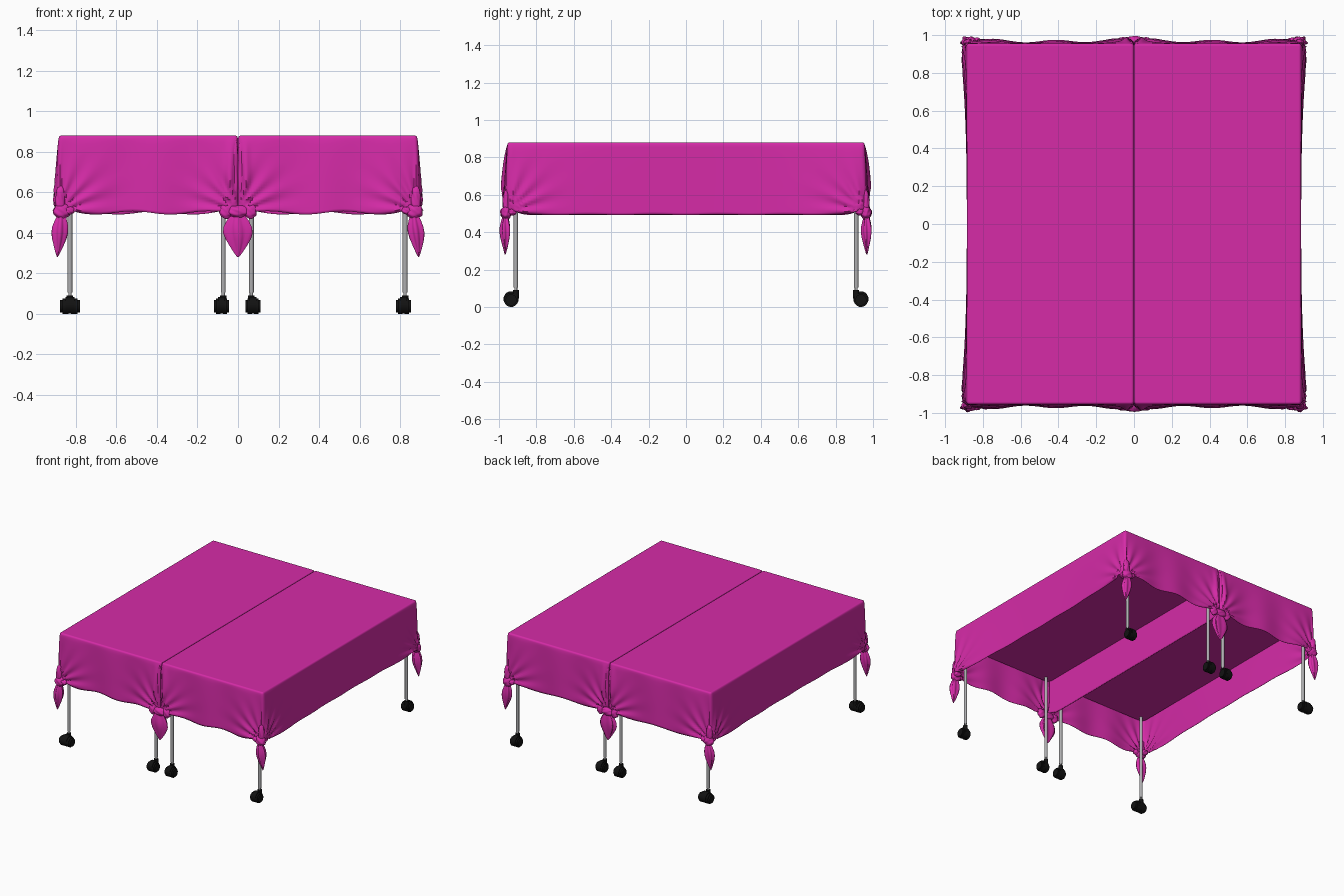
import bpy, bmesh, math
from math import sin, cos, pi, exp, hypot, atan2
from mathutils import Vector

if "Cube" in bpy.data.objects:
    bpy.data.objects.remove(bpy.data.objects["Cube"])

def mat(name, c):
    m = bpy.data.materials.new(name)
    m.diffuse_color = (*c, 1)
    m.use_nodes = True
    m.node_tree.nodes["Principled BSDF"].inputs["Base Color"].default_value = m.diffuse_color
    return m

PINK = mat("magenta cloth", (0.67, 0.024, 0.39))
STEEL = mat("steel grey", (0.42, 0.42, 0.43))
BLACK = mat("black rubber", (0.006, 0.006, 0.006))

def finish(bm, name, material, angle=40):
    bmesh.ops.recalc_face_normals(bm, faces=bm.faces)
    me = bpy.data.meshes.new(name)
    bm.to_mesh(me)
    bm.free()
    ob = bpy.data.objects.new(name, me)
    bpy.context.collection.objects.link(ob)
    me.materials.append(material)
    bpy.ops.object.select_all(action='DESELECT')
    ob.select_set(True)
    bpy.context.view_layer.objects.active = ob
    bpy.ops.object.shade_smooth_by_angle(angle=math.radians(angle))
    return ob

def mirror(ob):
    m = ob.modifiers.new("second table", 'MIRROR')
    m.use_mirror_merge = False

# ---- tablecloth: one table, mirrored to the other side ----
X0, X1, Y, R = 0.001, 0.885, 0.955, 0.015
TOP, HEM, UNDER = 0.88, 0.492, 0.775

def outline():
    """Points of the rounded rectangle: core x, core y, normal angle, side."""
    a, b, c = X0 + R, X1 - R, Y - R
    corners = [(b, -c), (b, c), (a, c), (a, -c)]
    sides = [("outer", 130), ("end", 76), ("inner", 60), ("end", 76)]
    pts = []
    for i, (side, n) in enumerate(sides):
        (px, py), (qx, qy) = corners[i], corners[(i + 1) % 4]
        for k in range(n + 1):
            f = k / n
            pts.append((px + (qx - px) * f, py + (qy - py) * f, i * pi / 2, side))
        for k in (1, 2, 3):
            pts.append((qx, qy, (i + k / 4) * pi / 2, "corner"))
    return pts

def cloth_point(p, t):
    px, py, ang, side = p
    nx, ny = cos(ang), sin(ang)
    x, y = px + R * nx, py + R * ny
    # distance along the side to the nearest knot
    u = (Y - abs(y)) if side in ("outer", "inner") else min(X1 - x, x - X0)
    if side == "corner":
        u = 0
    hem = HEM + 0.028 * exp(-(u / 0.06) ** 2)
    if side == "end":
        hem += 0.007 + 0.008 * sin(x * 17 + y)
    elif side == "outer":
        hem += 0.004 * sin(y * 9) ** 2
    z = TOP - 0.012 + (hem - TOP + 0.012) * t
    # folds radiating from the knot
    d = hypot(u, z - 0.51)
    a = atan2(z - 0.51, u + 1e-6)
    fold = 0.011 * sin(a * 15 + 1) * exp(-(d / 0.2) ** 2) * min(1, d / 0.05) * min(1, 4 * t)
    out, early = 0, t ** 0.6
    if side == "outer":
        out = 0.021 * early * exp(-(u / 0.42) ** 2) + fold
    elif side == "end":
        out = early * (0.013 + 0.007 * sin(x * 19)) + fold
        if x < 0.4:
            out += 0.018 * exp(-((u - 0.035) / 0.02) ** 2) * sin(pi * min(1, t * 1.1))
    elif side == "corner":
        out = 0.014 * early
    return (max(X0, x + nx * out), y + ny * out, z)

bm = bmesh.new()
pts = outline()
rings = []
for inset, z in ((0.0145, TOP), (0.009, TOP), (0.0025, TOP - 0.004)):
    rings.append([bm.verts.new((p[0] + (R - inset) * cos(p[2]), p[1] + (R - inset) * sin(p[2]), z)) for p in pts])
ROWS = 28
for r in range(ROWS + 1):
    rings.append([bm.verts.new(cloth_point(p, r / ROWS)) for p in pts])
bm.faces.new(rings[0])
N = len(pts)
for A, B in zip(rings, rings[1:]):
    for i in range(N):
        j = (i + 1) % N
        bm.faces.new((A[i], B[i], B[j], A[j]))
cloth = finish(bm, "tablecloth", PINK, 60)
if cloth.data.polygons[0].normal.z < 0:
    cloth.data.flip_normals()
m = cloth.modifiers.new("thickness", 'SOLIDIFY')
m.thickness = 0.002
m.offset = -1
mirror(cloth)

# ---- underside of each table, with rounded corners ----
bm = bmesh.new()
cr, a, b, c = 0.04, X0 + 0.005, X1 - 0.004, Y - 0.004
under = []
for i, (qx, qy) in enumerate(((b - cr, c - cr), (a + cr, c - cr), (a + cr, -c + cr), (b - cr, -c + cr))):
    for k in range(7):
        t = (i + k / 6) * pi / 2
        under.append(bm.verts.new((qx + cr * cos(t), qy + cr * sin(t), UNDER)))
f = bm.faces.new(under)
ext = bmesh.ops.extrude_face_region(bm, geom=[f])
for v in ext['geom']:
    if isinstance(v, bmesh.types.BMVert):
        v.co.z += 0.004
mirror(finish(bm, "table_underside", PINK))

# ---- knots and hanging tails ----
def tail(name, x, y, w, d, lean):
    """Leaf-shaped pleated cloth end, hanging from a knot."""
    bm = bmesh.new()
    prof = [(0.52, .3), (0.49, .45), (0.46, .75), (0.43, .96), (0.40, 1), (0.37, .86),
            (0.34, .62), (0.31, .36), (0.288, .14), (0.28, .02)]
    rings = []
    for z, s in prof:
        ring = []
        for k in range(32):
            t = k * pi / 16
            q = s * (1 + 0.2 * sin(t * 5 + z * 8))
            ring.append(bm.verts.new((x + lean * (0.5 - z) + w * q * cos(t), y + d * q * sin(t), z)))
        rings.append(ring)
    for A, B in zip(rings, rings[1:]):
        for i in range(32):
            bm.faces.new((A[i], A[i - 1], B[i - 1], B[i]))
    bm.faces.new(rings[0])
    bm.faces.new(rings[-1])
    finish(bm, name, PINK, 60)

def knot(name, lobes):
    """Lumpy creased knot made of squashed balls: centre, radii."""
    bm = bmesh.new()
    for (cx, cy, cz), (rx, ry, rz) in lobes:
        res = bmesh.ops.create_icosphere(bm, subdivisions=4, radius=1)
        for v in res['verts']:
            p = v.co.copy()
            q = 1 + 0.05 * sin(5 * p.x + 6 * p.z) + 0.03 * sin(8 * p.y - 5 * p.z)
            v.co = (cx + rx * p.x * q, cy + ry * p.y * q, cz + rz * p.z * q)
    finish(bm, name, PINK, 60)

for sy, end in ((-1, "front"), (1, "back")):
    for sx, hand in ((-1, "left"), (1, "right")):
        x, y = sx * 0.87, sy * 0.962
        knot(f"{end}_{hand}_knot", [
            ((x, y, 0.505), (0.042, 0.028, 0.038)),
            ((x - sx * 0.035, y + sy * 0.004, 0.51), (0.028, 0.02, 0.02)),
            ((x + sx * 0.01, y - sy * 0.03, 0.51), (0.026, 0.028, 0.02)),
            ((x + sx * 0.008, y, 0.56), (0.024, 0.018, 0.07))])
        tail(f"{end}_{hand}_tail", x, y + sy * 0.004, 0.036, 0.026, sx * 0.1)
    y = sy * 0.968
    knot(f"{end}_middle_knot", [
        ((0, y, 0.505), (0.055, 0.026, 0.03)),
        ((-0.06, y, 0.505), (0.032, 0.02, 0.036)),
        ((0.06, y, 0.505), (0.032, 0.02, 0.036)),
        ((-0.015, sy * 0.955, 0.69), (0.016, 0.015, 0.17)),
        ((0.015, sy * 0.955, 0.69), (0.016, 0.015, 0.17))])
    tail(f"{end}_middle_tail", 0, y, 0.064, 0.022, 0)

# ---- legs and casters ----
def cyl(bm, r, a, b, seg=20):
    """Cylinder between two points."""
    a, b = Vector(a), Vector(b)
    rot = (b - a).to_track_quat('Z', 'Y').to_matrix().to_4x4()
    rot.translation = (a + b) / 2
    bmesh.ops.create_cone(bm, cap_ends=True, segments=seg, radius1=r, radius2=r,
                          depth=(b - a).length, matrix=rot)

for sy, end in ((-1, "front"), (1, "back")):
    for x, hand in ((-0.83, "outer_left"), (-0.073, "inner_left"), (0.066, "inner_right"), (0.825, "outer_right")):
        y = sy * 0.91
        bm = bmesh.new()
        cyl(bm, 0.012, (x, y, 0.105), (x, y, UNDER + 0.002))
        cyl(bm, 0.008, (x, y, 0.075), (x, y, 0.105))
        finish(bm, f"{end}_{hand}_leg", STEEL)
        # twin wheel caster with a hood
        bm = bmesh.new()
        wx = x + (0.008 if hand == "inner_right" else -0.008 if hand != "outer_left" else 0)
        wy = y + sy * 0.025
        half = 0.05 if hand == "outer_left" else 0.037
        for s in (-1, 1):
            cyl(bm, 0.038, (wx + s * 0.006, wy, 0.038), (wx + s * half * 0.75, wy, 0.038))
            cyl(bm, 0.03, (wx + s * half * 0.7, wy, 0.038), (wx + s * half, wy, 0.038))
        cyl(bm, 0.041, (wx - half * 0.45, wy, 0.043), (wx + half * 0.45, wy, 0.043))
        cyl(bm, 0.016, (x, y, 0.045), (x, y, 0.092))
        finish(bm, f"{end}_{hand}_caster", BLACK)
